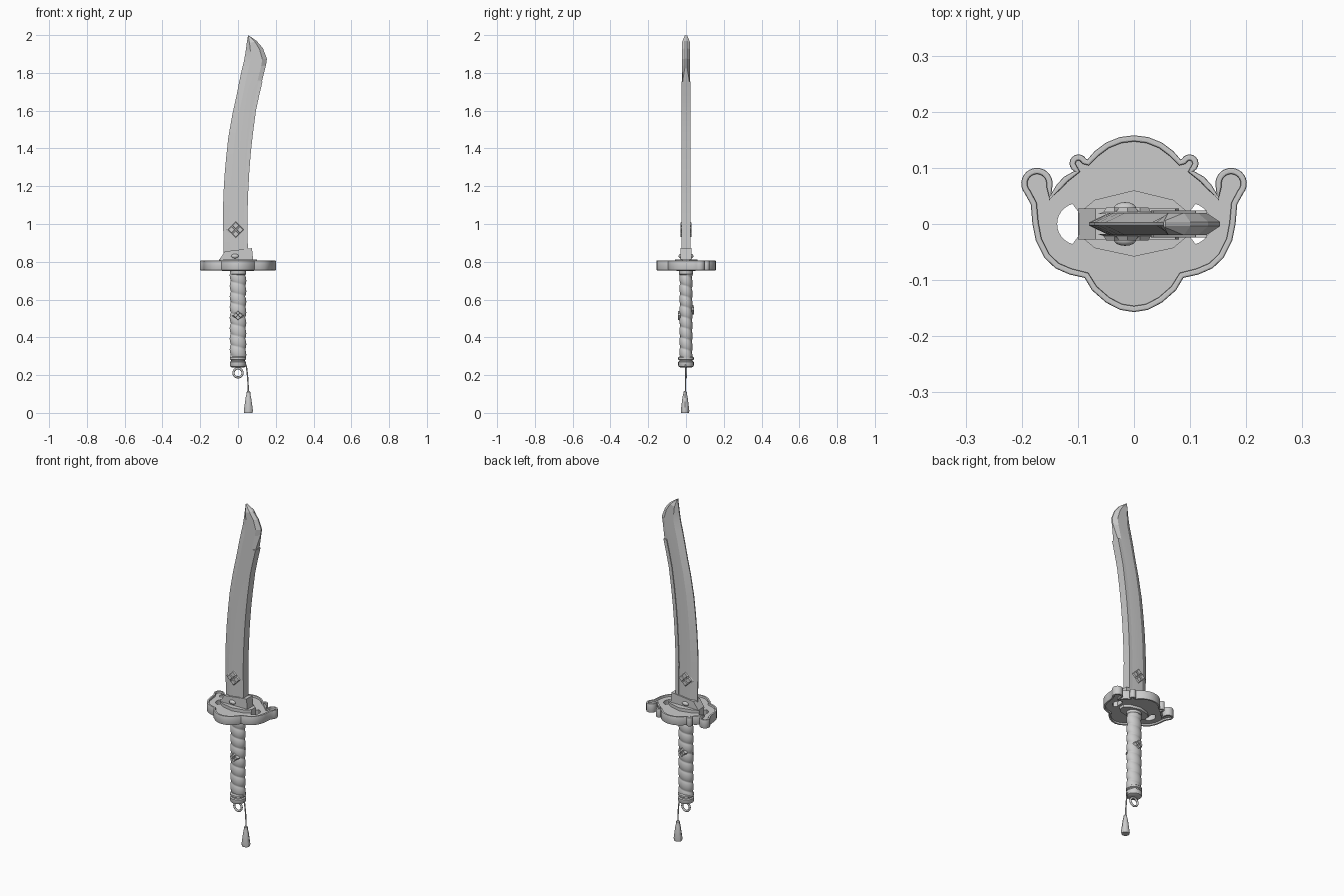
import bpy, bmesh, math
from mathutils import Vector, Matrix

if "Cube" in bpy.data.objects:
    bpy.data.objects.remove(bpy.data.objects["Cube"])

grey = bpy.data.materials.new("plain grey")
grey.diffuse_color = (0.6, 0.6, 0.6, 1)
grey.use_nodes = True
grey.node_tree.nodes["Principled BSDF"].inputs["Base Color"].default_value = grey.diffuse_color


def finish(ob, angle=30):
    ob.data.materials.clear()
    ob.data.materials.append(grey)
    bpy.ops.object.select_all(action='DESELECT')
    ob.select_set(True)
    bpy.context.view_layer.objects.active = ob
    bpy.ops.object.shade_smooth_by_angle(angle=math.radians(angle))
    return ob


def from_bmesh(name, bm, angle=30):
    bmesh.ops.recalc_face_normals(bm, faces=bm.faces[:])
    me = bpy.data.meshes.new(name)
    bm.to_mesh(me)
    bm.free()
    ob = bpy.data.objects.new(name, me)
    bpy.context.collection.objects.link(ob)
    return finish(ob, angle)


def loft(name, rings, angle=30):
    """Skin a list of equal-length point rings and cap both ends."""
    bm = bmesh.new()
    vs = [[bm.verts.new(p) for p in r] for r in rings]
    n = len(vs[0])
    for a, b in zip(vs, vs[1:]):
        for i in range(n):
            j = (i + 1) % n
            bm.faces.new((a[i], a[j], b[j], b[i]))
    bm.faces.new(vs[0])
    bm.faces.new(vs[-1])
    return from_bmesh(name, bm, angle)


def oval(rx, ry, z, n=32, cx=0, cy=0):
    return [(cx + rx * math.cos(2 * math.pi * i / n),
             cy + ry * math.sin(2 * math.pi * i / n), z) for i in range(n)]


def flat_shape(name, outlines, z0, z1, bevel=0.0):
    """Extruded flat outline; further outlines are holes."""
    cu = bpy.data.curves.new(name, 'CURVE')
    cu.dimensions, cu.fill_mode = '2D', 'BOTH'
    for pts in outlines:
        sp = cu.splines.new('POLY')
        sp.points.add(len(pts) - 1)
        for p, q in zip(sp.points, pts):
            p.co = (q[0], q[1], 0, 1)
        sp.use_cyclic_u = True
    cu.extrude = (z1 - z0) / 2 - bevel
    cu.bevel_depth, cu.bevel_resolution, cu.offset = bevel, 1, -bevel
    ob = bpy.data.objects.new(name, cu)
    bpy.context.collection.objects.link(ob)
    bpy.ops.object.select_all(action='DESELECT')
    ob.select_set(True)
    bpy.context.view_layer.objects.active = ob
    bpy.ops.object.convert(target='MESH')
    ob = bpy.context.view_layer.objects.active
    ob.location.z = (z0 + z1) / 2
    return finish(ob)


def arc(cx, cy, r, a0, a1, n):
    return [(cx + r * math.cos(math.radians(a0 + (a1 - a0) * i / n)),
             cy + r * math.sin(math.radians(a0 + (a1 - a0) * i / n))) for i in range(n + 1)]


def inset(pts, d):
    """Move a clockwise outline inwards."""
    out = []
    for i, p in enumerate(pts):
        a, b, c = Vector(pts[i - 1]), Vector(p), Vector(pts[(i + 1) % len(pts)])
        t = ((b - a).normalized() + (c - b).normalized()).normalized()
        out.append((b.x + t.y * d, b.y - t.x * d))
    return out


# Blade: (edge x, edge z, back x, back z) stations from collar to tip
stations = [(-.075, .82, .05, .82), (-.08, 1.05, .048, 1.05), (-.077, 1.16, .052, 1.17),
            (-.071, 1.26, .058, 1.28), (-.062, 1.36, .066, 1.38), (-.051, 1.46, .077, 1.48),
            (-.03, 1.58, .093, 1.6), (-.010, 1.67, .11, 1.68), (.008, 1.76, .128, 1.76),
            (.021, 1.82, .148, 1.84), (.032, 1.865, .153, 1.875), (.04, 1.91, .132, 1.93),
            (.046, 1.955, .1, 1.968), (.053, 1.998, .056, 1.999)]
rings = []
for xl, zl, xr, zr in stations:
    tip = zr > 1.77
    half = .02 if xr - xl > .02 else .006
    sect = [(0, .003), (.28, half), (.8, half), (1, .004 if tip else .017)]
    side = [(xl + (xr - xl) * f, y, zl + (zr - zl) * f) for f, y in sect]
    rings.append(side + [(x, -y, z) for x, y, z in reversed(side)])
loft("blade", rings, 12)

# Thick strip along the back of the blade
rings = []
for _, _, x, z in stations[:9]:
    a, b, z = x - .018, x + .002, min(max(z, .86), 1.755)
    rings.append([(a, -.024, z), (b, -.024, z), (b, .024, z), (a, .024, z)])
loft("back_strip", rings, 20)

# Collar at the blade root, with a small stud on each side
profile = [(-.1, .81), (.08, .81), (.074, .872), (-.069, .855)]
loft("blade_collar", [[(x, y, z) for x, z in profile] for y in (-.028, .028)])
for s, tag in ((-1, "front"), (1, "back")):
    bm = bmesh.new()
    bmesh.ops.create_uvsphere(bm, u_segments=16, v_segments=8, radius=1,
                              matrix=Matrix.Translation((-.016, s * .028, .83)) @ Matrix.Diagonal((.02, .011, .012, 1)))
    from_bmesh("collar_stud_" + tag, bm)

# Guard: lobed plate with a raised rim and two curved openings
half = ([(0, .158), (.025, .155), (.05, .145), (.07, .13), (.083, .115)]
        + arc(.099, .108, .016, 150, -60, 10)
        + [(.125, .084), (.138, .07), (.147, .055)]
        + arc(.173, .072, .028, 190, -40, 16)
        + [(.184, .035), (.181, 0), (.175, -.03), (.16, -.06), (.14, -.079), (.115, -.09),
           (.088, -.096), (.075, -.118), (.05, -.14), (.025, -.153), (0, -.157)])
outline = half + [(-x, y) for x, y in reversed(half[1:-1])]
hole = arc(.1, 0, .037, 75, -75, 12) + [(.098, -.02), (.1, 0), (.098, .02)]
hole_left = [(-x, y) for x, y in reversed(hole)]
flat_shape("guard_plate", [inset(outline, .004), hole, hole_left], .765, .795)
flat_shape("guard_rim", [outline, inset(outline, .011)], .755, .806, .003)

# Spacer washers above and below the guard
washer = [(0, .06), (.07, .043), (.1, .018), (.1, -.018), (.07, -.043),
          (0, -.058), (-.07, -.043), (-.1, -.018), (-.1, .018), (-.07, .043)]
flat_shape("upper_washer", [washer], .79, .813)
flat_shape("lower_washer", [[(x * .85, y * .85) for x, y in washer]], .75, .77)

# Grip: oval core with a spiral wrap
rings = []
n, steps, pitch = 32, 110, .056
for k in range(steps + 1):
    z = .285 + .455 * k / steps
    ring = []
    for i in range(n):
        t = 2 * math.pi * i / n
        ph = (z / pitch + i / n) % 1
        g = .86 + .17 * abs(math.sin(math.pi * ph)) ** .6
        ring.append((.0425 * g * math.cos(t), .034 * g * math.sin(t), z))
    rings.append(ring)
loft("wrapped_grip", rings, 50)
loft("grip_collar", [oval(.034, .028, .725), oval(.043, .037, .735), oval(.043, .037, .76)])

# Pommel: two stacked rings with a narrow waist
prof = [(.03, .24), (.04, .245), (.043, .252), (.043, .27), (.036, .274), (.036, .279),
        (.043, .283), (.043, .293), (.036, .299)]
loft("pommel", [oval(r, r * .97, z, 16) for r, z in prof])

# Diamond ornaments on both faces of blade and grip
def diamond_badge(name, x, y, z, size, depth, s):
    bm = bmesh.new()
    turn = Matrix.Rotation(math.pi / 2 * s, 4, 'X')
    parts = [(0, 0, 1, .5)] + [(dx * .43, dz * .43, .42, 1)
                               for dx, dz in ((1, 0), (-1, 0), (0, 1), (0, -1))]
    for dx, dz, r, h in parts:
        m = Matrix.Translation((x + dx * size, y - s * depth * h / 2, z + dz * size)) @ turn
        bmesh.ops.create_cone(bm, cap_ends=True, segments=4, radius1=size * r,
                              radius2=size * r * .7, depth=depth * h, matrix=m)
    from_bmesh(name, bm)


for s, tag, zg in ((1, "front", .515), (-1, "back", .545)):
    diamond_badge("blade_badge_" + tag, -.012, -s * .018, .97, .052, .011, s)
    diamond_badge("grip_badge_" + tag, 0, -s * .028, zg, .032, .015, s)

# Hanging ring under the pommel
bpy.ops.mesh.primitive_torus_add(major_segments=24, minor_segments=8, major_radius=.024,
                                 minor_radius=.006, location=(0, 0, .212),
                                 rotation=(math.pi / 2, 0, 0))
ring_ob = bpy.context.object
ring_ob.name = "pommel_ring"
finish(ring_ob, 60)

# Cord and tassel
path = [(.036, .262), (.044, .25), (.05, .2), (.053, .16), (.055, .1)]
loft("cord", [oval(.0035, .0035, z, 8, x, -.003) for x, z in path], 60)
tassel = [(.006, .115), (.01, .11), (.01, .1), (.014, .085), (.024, .012), (.022, 0)]
loft("tassel", [oval(r, r * .95, z, 12, .055, -.005) for r, z in tassel])
